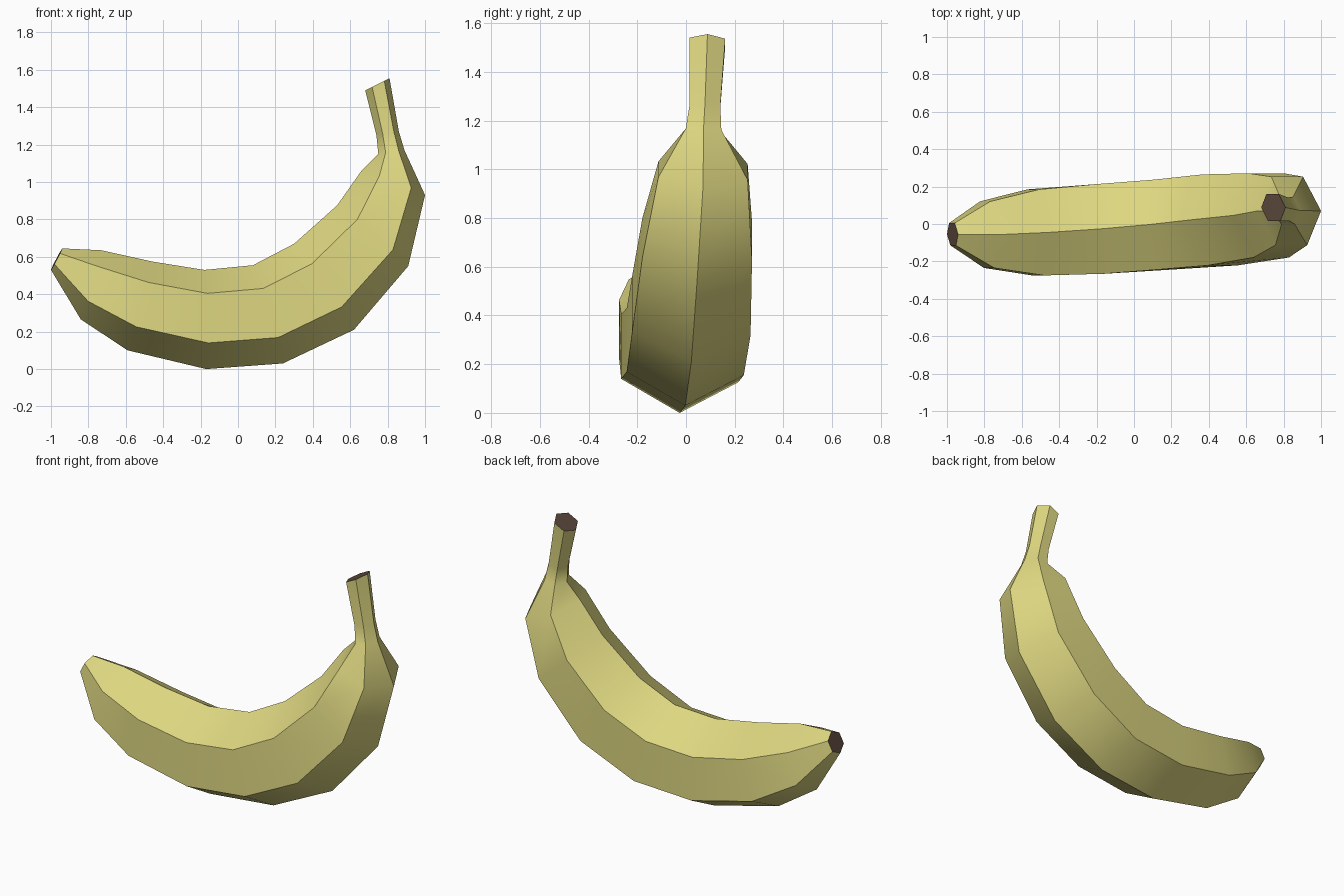
import bpy, bmesh
from mathutils import Vector

if "Cube" in bpy.data.objects:
    bpy.data.objects.remove(bpy.data.objects["Cube"])


def material(name, rgb):
    m = bpy.data.materials.new(name)
    m.diffuse_color = (*rgb, 1)
    m.use_nodes = True
    m.node_tree.nodes["Principled BSDF"].inputs["Base Color"].default_value = m.diffuse_color
    return m


# Rings from tip to stem: inner ridge x,z, outer ridge x,z, centre y, half width
RINGS = [
    (-0.94, 0.645, -1.00, 0.53, -0.055, 0.06),
    (-0.73, 0.635, -0.84, 0.265, -0.057, 0.178),
    (-0.46, 0.575, -0.59, 0.10, -0.045, 0.23),
    (-0.18, 0.53, -0.17, 0.00, -0.026, 0.24),
    (0.08, 0.555, 0.24, 0.03, -0.003, 0.24),
    (0.30, 0.67, 0.62, 0.21, 0.022, 0.243),
    (0.53, 0.875, 0.91, 0.55, 0.046, 0.225),
    (0.66, 1.06, 1.00, 0.93, 0.07, 0.183),
    (0.75, 1.15, 0.89, 1.17, 0.072, 0.073),
    (0.74, 1.25, 0.86, 1.27, 0.078, 0.063),
    (0.68, 1.49, 0.81, 1.555, 0.088, 0.073),
]
# Six-sided section: (fraction from inner to outer ridge, side)
SECTION = [(0, 0), (0.25, -1), (0.75, -1), (1, 0), (0.75, 1), (0.25, 1)]

bm = bmesh.new()
loops = []
for tx, tz, bx, bz, cy, hw in RINGS:
    inner, outer = Vector((tx, cy, tz)), Vector((bx, cy, bz))
    side = Vector((-0.06, 1, -0.03)) * hw      # slight turn of the whole fruit
    loops.append([bm.verts.new(inner.lerp(outer, f) + side * s) for f, s in SECTION])

# Peel: bridge the rings
for a, b in zip(loops, loops[1:]):
    for i in range(6):
        j = (i + 1) % 6
        bm.faces.new((a[i], a[j], b[j], b[i])).smooth = True
# Brown ends
for ring in (loops[0], loops[-1]):
    bm.faces.new(ring).material_index = 1
bmesh.ops.recalc_face_normals(bm, faces=bm.faces)

# Sharp lengthwise ridges and end rims
for a, b in zip(loops, loops[1:]):
    for v, w in zip(a, b):
        bm.edges.get((v, w)).smooth = False
for ring in (loops[0], loops[-1]):
    for i in range(6):
        bm.edges.get((ring[i], ring[i - 1])).smooth = False

mesh = bpy.data.meshes.new("banana")
bm.to_mesh(mesh)
bm.free()
mesh.materials.append(material("yellow peel", (0.73, 0.68, 0.22)))
mesh.materials.append(material("brown ends", (0.10, 0.062, 0.043)))
bpy.context.collection.objects.link(bpy.data.objects.new("banana", mesh))
